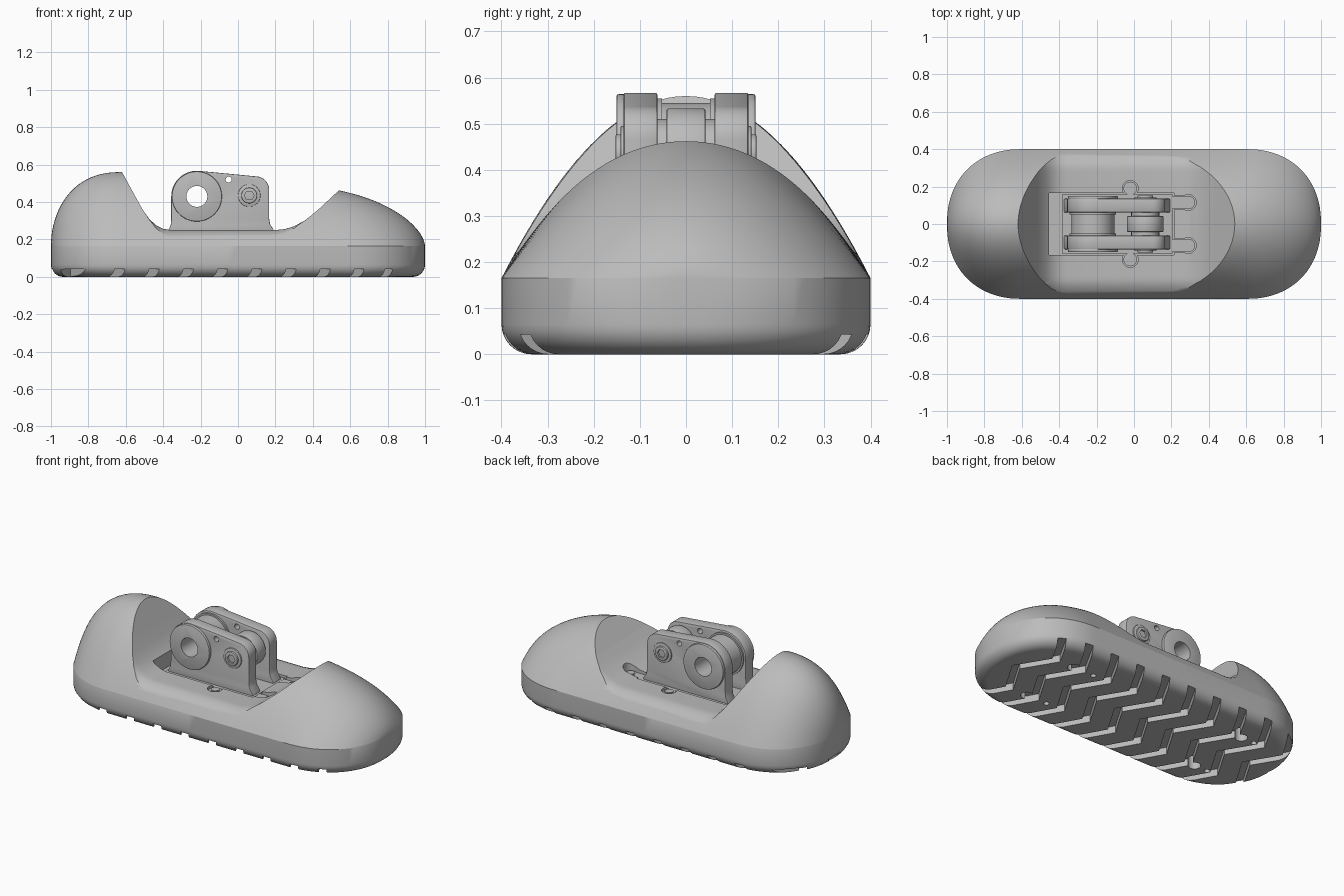
import bpy, bmesh, math
from math import sin, cos, pi

if "Cube" in bpy.data.objects:
    bpy.data.objects.remove(bpy.data.objects["Cube"])

grey = bpy.data.materials.new("plain grey")
grey.use_nodes = True
grey.diffuse_color = (0.5, 0.5, 0.5, 1)
grey.node_tree.nodes["Principled BSDF"].inputs["Base Color"].default_value = (0.5, 0.5, 0.5, 1)


def loft(bm, rings):
    """Skin closed rings of equal length and cap both ends."""
    vs = [[bm.verts.new(p) for p in r] for r in rings]
    n = len(vs[0])
    for a, b in zip(vs, vs[1:]):
        for i in range(n):
            j = (i + 1) % n
            bm.faces.new((a[i], a[j], b[j], b[i]))
    bm.faces.new(vs[0])
    bm.faces.new(vs[-1])


def prism_y(bm, pts, y0, y1):
    loft(bm, [[(x, y, z) for x, z in pts] for y in (y0, y1)])


def prism_z(bm, pts, z0, z1):
    loft(bm, [[(x, y, z) for x, y in pts] for z in (z0, z1)])


def circle(cx, cy, r, n=48, start=0.0, end=2 * pi):
    full = end - start > 6.28
    d = n if full else n - 1
    return [(cx + r * cos(start + (end - start) * i / d),
             cy + r * sin(start + (end - start) * i / d)) for i in range(n)]


def finish(name, bm, cutter=False):
    bmesh.ops.recalc_face_normals(bm, faces=bm.faces)
    me = bpy.data.meshes.new(name)
    bm.to_mesh(me)
    bm.free()
    ob = bpy.data.objects.new(name, me)
    bpy.context.collection.objects.link(ob)
    me.materials.append(grey)
    if cutter:
        ob.hide_render = True
        ob.hide_viewport = True
    return ob


def cut(ob, cutter):
    m = ob.modifiers.new(cutter.name, 'BOOLEAN')
    m.operation, m.solver, m.object = 'DIFFERENCE', 'EXACT', cutter
    m.use_self = True


def bake(ob, angle=30):
    """Apply modifiers and smooth everything but the sharp edges."""
    bpy.context.view_layer.update()
    dg = bpy.context.evaluated_depsgraph_get()
    ob.data = bpy.data.meshes.new_from_object(ob.evaluated_get(dg))
    ob.modifiers.clear()
    bpy.ops.object.select_all(action='DESELECT')
    ob.select_set(True)
    bpy.context.view_layer.objects.active = ob
    bpy.ops.object.shade_smooth_by_angle(angle=math.radians(angle))


# Foot shell: stadium outline, rounded sole edge, domed heel and toe
RIM, HALF, STRAIGHT, P = 0.165, 0.4, 0.6, 2.2


def width(x):
    u = min(1, max(0, abs(x) - STRAIGHT) / HALF)
    return HALF * (1 - u ** P) ** (1 / P)


def crown(x):
    if x < -0.62:
        return 0.395 * max(0, 1 - ((-x - 0.62) / 0.38) ** 2.4) ** 0.5
    if x > 0.3:
        return 0.32 * max(0, 1 - ((x - 0.3) / 0.7) ** 2) ** 0.6
    return 0.395 - 0.075 * (x + 0.62) / 0.92


quarter = [(STRAIGHT + HALF * max(0, cos(t)) ** (2 / P), HALF * sin(t) ** (2 / P))
           for t in [i * pi / 48 for i in range(25)]]
quarter += [(STRAIGHT * (1 - i / 12), HALF) for i in range(1, 13)]
half = quarter + [(-x, y) for x, y in quarter[-2::-1]]
outline = half + [(x, -y) for x, y in half[-2:0:-1]]

rings = []
for i in range(9):
    a = i * pi / 16
    inset = 0.065 * (1 - sin(a))
    rings.append([(x * (1 - inset), y * (1 - inset / HALF), 0.065 * (1 - cos(a))) for x, y in outline])
for i in range(40):
    s = cos(i * pi / 2 / 40)
    ring = []
    for x, y in outline:
        w = width(x * s)
        t = min(1, abs(y * s) / w) if w > 1e-5 else 1
        ring.append((x * s, y * s, RIM + (0 if i == 0 else crown(x * s) * (1 - t * t))))
    rings.append(ring)
bm = bmesh.new()
loft(bm, rings)
shell = finish("foot_shell", bm)

# Saddle scoop between heel and toe, dropping softly at the sides
saddle = [(-0.68, 0.7), (-0.62, 0.56), (-0.56, 0.45), (-0.51, 0.36), (-0.475, 0.31), (-0.44, 0.277),
          (-0.4, 0.257), (-0.36, 0.25), (0.2, 0.25), (0.25, 0.255), (0.3, 0.27), (0.36, 0.303),
          (0.43, 0.36), (0.54, 0.463), (0.78, 0.7)]
sides = [0.28, 0.3, 0.32, 0.34, 0.36, 0.38, 0.42]
bm = bmesh.new()
loft(bm, [[(x, y, z - 0.028 * (max(0, abs(y) - 0.29) / 0.075) ** 2) for x, z in saddle]
          for y in [-s for s in reversed(sides)] + sides])
cut(shell, finish("saddle_cutter", bm, True))

# Pocket for the bracket, with screw ears
ears = [(0.29, 0.115), (0.29, -0.115), (-0.02, 0.19), (-0.02, -0.19)]


def pocket(bm, x0, x1, y1, r, z0, z1):
    prism_z(bm, [(x0, -y1), (x1, -y1), (x1, y1), (x0, y1)], z0, z1)
    for i, (ex, ey) in enumerate(ears):
        s = 1 if ey > 0 else -1
        prism_z(bm, circle(ex, ey, r), z0 + 0.0005, z1 - 0.0005)
        if i < 2:
            arm = [(x1 - 0.05, ey - r * 0.9), (ex, ey - r * 0.9), (ex, ey + r * 0.9), (x1 - 0.05, ey + r * 0.9)]
            prism_z(bm, arm, z0 + 0.001, z1 - 0.001)


bm = bmesh.new()
pocket(bm, -0.455, 0.215, 0.165, 0.042, 0.2, 0.42)
cut(shell, finish("pocket_cutter", bm, True))

# Zigzag tread grooves under the sole
bm = bmesh.new()
zigzag = [(0.02, -0.45), (-0.12, -0.2), (0, 0), (-0.12, 0.2), (0.02, 0.45)]
for k in range(-2, 9):
    cx = -0.62 + 0.183 * k
    strip = [(cx + x - 0.027, y) for x, y in zigzag] + [(cx + x + 0.027, y) for x, y in reversed(zigzag)]
    prism_z(bm, strip, -0.05, 0.043)
cut(shell, finish("tread_cutter", bm, True))

# Screw holes under the sole
bm = bmesh.new()
for x, small in ((0.6, 0.46), (-0.6, -0.69)):
    for y in (-0.2, 0.2):
        prism_z(bm, circle(x, y, 0.035, 32), -0.05, 0.11)
        prism_z(bm, circle(small, y, 0.016, 24), -0.05, 0.09)
cut(shell, finish("sole_hole_cutter", bm, True))
bake(shell)

# Bracket base with ears and screw heads
bm = bmesh.new()
pocket(bm, -0.385, 0.205, 0.157, 0.036, 0.19, 0.24)
bake(finish("bracket_base", bm))
for i, (ex, ey) in enumerate(ears):
    bm = bmesh.new()
    prism_z(bm, circle(ex, ey, 0.024, 32), 0.22, 0.247)
    bake(finish(f"ear_screw_{i + 1}", bm))

# Cheek plates, bores and pivots
BIG, BOLT, PIN = (-0.22, 0.43), (0.06, 0.435), (-0.05, 0.52)
cheek = [(-0.375, 0.22), (-0.372, 0.25), (-0.36, 0.275), (-0.357, 0.31)]
cheek += circle(*BIG, 0.137, 20, pi, pi * 0.47)
cheek += circle(0.095, 0.465, 0.072, 12, pi * 0.47, 0)
cheek += [(0.167, 0.31), (0.172, 0.28), (0.19, 0.252), (0.195, 0.22)]

bm = bmesh.new()
prism_y(bm, circle(*BIG, 0.056), -0.3, 0.3)
prism_y(bm, circle(*PIN, 0.016, 24), -0.3, 0.3)
bores = finish("bore_cutter", bm, True)


def solid(name, pts, y0, y1, bevel=0.0, cutter=None):
    bm = bmesh.new()
    prism_y(bm, pts, y0, y1)
    ob = finish(name, bm)
    if bevel:
        m = ob.modifiers.new("bevel", 'BEVEL')
        m.width, m.segments, m.angle_limit = bevel, 2, math.radians(40)
    if cutter:
        cut(ob, cutter)
    bake(ob)


bm = bmesh.new()
prism_y(bm, circle(*BOLT, 0.026, 6), 0.142, 0.3)
prism_y(bm, circle(*BOLT, 0.026, 6), -0.3, -0.142)
socket = finish("socket_cutter", bm, True)

for s, side in ((-1, "front"), (1, "back")):
    def span(a, b):
        return min(s * a, s * b), max(s * a, s * b)
    solid(f"{side}_cheek", cheek, *span(0.062, 0.135), 0.004, bores)
    solid(f"{side}_pivot_disc", circle(*BIG, 0.134), *span(0.13, 0.151), 0.005, bores)
    solid(f"{side}_bolt_washer", circle(*BOLT, 0.06), *span(0.13, 0.142), 0.003)
    solid(f"{side}_bolt_head", circle(*BOLT, 0.042), *span(0.135, 0.153), 0.004, socket)
    solid(f"{side}_spacer", circle(*BOLT, 0.075), *span(0.035, 0.065))
    solid(f"{side}_barrel_flange", circle(*BIG, 0.125), *span(0.052, 0.066), 0, bores)

# Barrels between the cheeks
solid("pivot_barrel", circle(*BIG, 0.115), -0.055, 0.055, 0, bores)
solid("bolt_barrel", circle(*BOLT, 0.098), -0.042, 0.042, 0.004)
